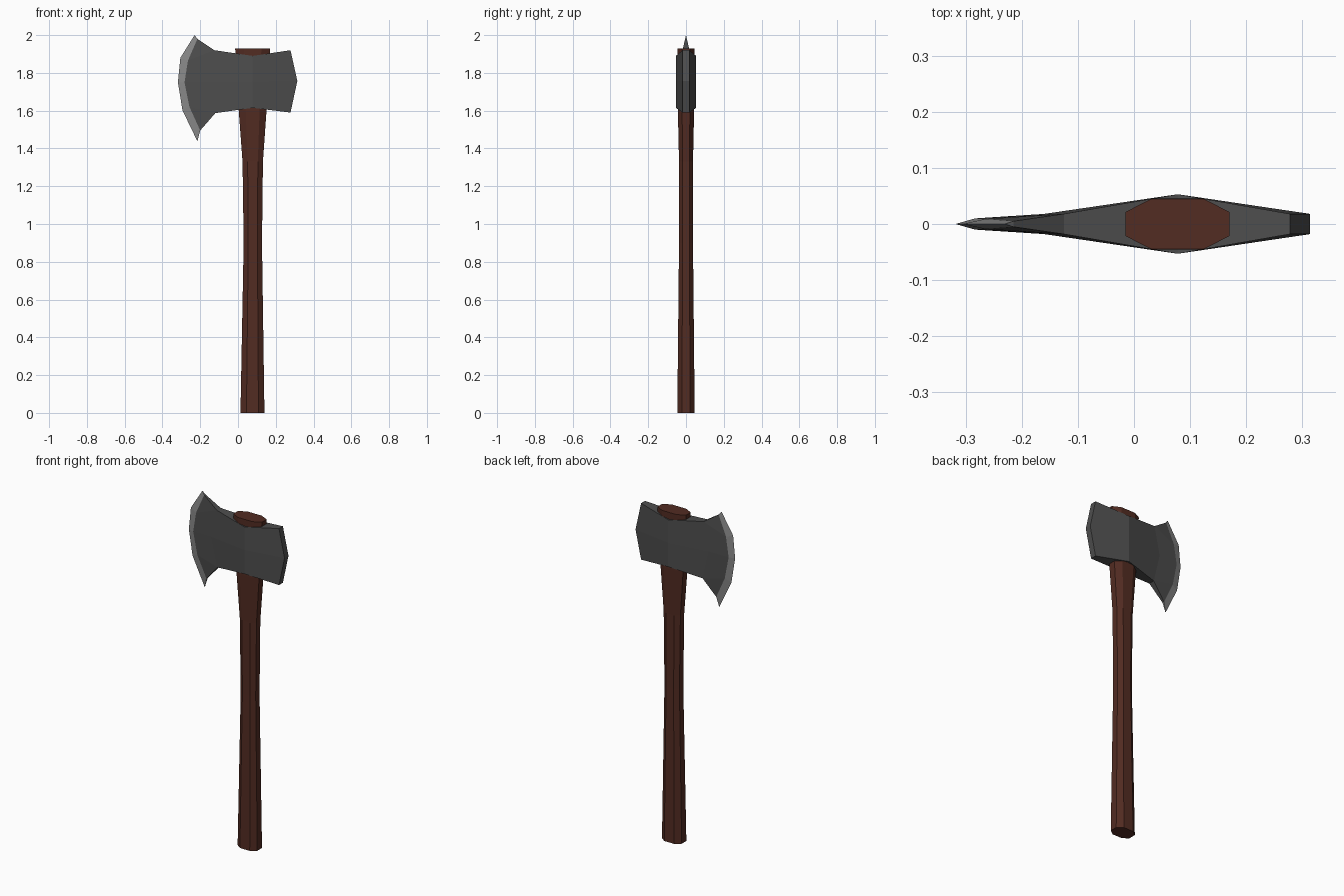
import bpy, bmesh

if "Cube" in bpy.data.objects:
    bpy.data.objects.remove(bpy.data.objects["Cube"])


def material(name, r, g, b):
    m = bpy.data.materials.new(name)
    m.diffuse_color = (r, g, b, 1)
    m.use_nodes = True
    m.node_tree.nodes["Principled BSDF"].inputs["Base Color"].default_value = m.diffuse_color
    return m


def finish(bm, name, mats):
    bmesh.ops.recalc_face_normals(bm, faces=bm.faces)
    mesh = bpy.data.meshes.new(name)
    bm.to_mesh(mesh)
    bm.free()
    for m in mats:
        mesh.materials.append(m)
    ob = bpy.data.objects.new(name, mesh)
    bpy.context.collection.objects.link(ob)
    return ob


wood = material("wood", 0.085, 0.025, 0.016)
steel = material("steel", 0.075, 0.075, 0.075)
honed = material("honed_steel", 0.25, 0.25, 0.25)

# Handle: octagonal rings (z, x min, x max, half depth)
bm = bmesh.new()
OCT = [(1, .48), (.5, 1), (-.5, 1), (-1, .48), (-1, -.48), (-.5, -1), (.5, -1), (1, -.48)]
rings = []
for z, x0, x1, d in [(0, .013, .14, .046), (.9, .03, .127, .037), (1.33, .024, .132, .037),
                     (1.6, .004, .151, .043), (1.93, -.015, .17, .045)]:
    c, w = (x0 + x1) / 2, (x1 - x0) / 2
    rings.append([bm.verts.new((c + u * w, v * d, z)) for u, v in OCT])
for a, b in zip(rings, rings[1:]):
    for i in range(8):
        j = (i + 1) % 8
        bm.faces.new((a[i], a[j], b[j], b[i]))
bm.faces.new(rings[0])
bm.faces.new(rings[-1])
finish(bm, "handle", [wood])

# Axe head: columns from poll to cutting edge, points (x, half depth, z) top to bottom
poll = [(.278, .018, 1.92), (.314, .018, 1.757), (.278, .018, 1.59)]
eye = [(.078, .053, 1.89), (.078, .053, 1.755), (.078, .053, 1.615)]
neck = [(-.125, .018, 1.92), (-.16, .018, 1.755), (-.12, .018, 1.587)]
bevel = [(-.215, .005, 1.98), (-.265, .009, 1.865), (-.283, .010, 1.75),
         (-.257, .009, 1.62), (-.2, .006, 1.495)]
edge = [(-.23, 0, 2.0), (-.305, 0, 1.88), (-.318, 0, 1.75),
        (-.294, 0, 1.602), (-.215, 0, 1.438)]
# three-point columns repeat their ends so every column has five rows
cols = [[c[0], c[0], c[1], c[2], c[2]] if len(c) == 3 else c
        for c in (poll, eye, neck, bevel, edge)]

bm = bmesh.new()
cache = {}


def vert(p, side):
    co = (p[0], p[1] * side, p[2])
    if co not in cache:
        cache[co] = bm.verts.new(co)
    return cache[co]


def face(points, mat=0):
    vs = list(dict.fromkeys(vert(p, s) for p, s in points))
    if len(vs) > 2:
        bm.faces.new(vs).material_index = mat


for k, (a, b) in enumerate(zip(cols, cols[1:])):
    mat = 1 if k == 3 else 0
    # both cheeks
    for s in (-1, 1):
        for i in range(4):
            face([(a[i], s), (b[i], s), (b[i + 1], s), (a[i + 1], s)], mat)
    # top and bottom
    for i in (0, 4):
        face([(a[i], -1), (b[i], -1), (b[i], 1), (a[i], 1)], mat)
# back of the poll
for p, q in zip(poll, poll[1:]):
    face([(p, -1), (q, -1), (q, 1), (p, 1)])
finish(bm, "axe_head", [steel, honed])
